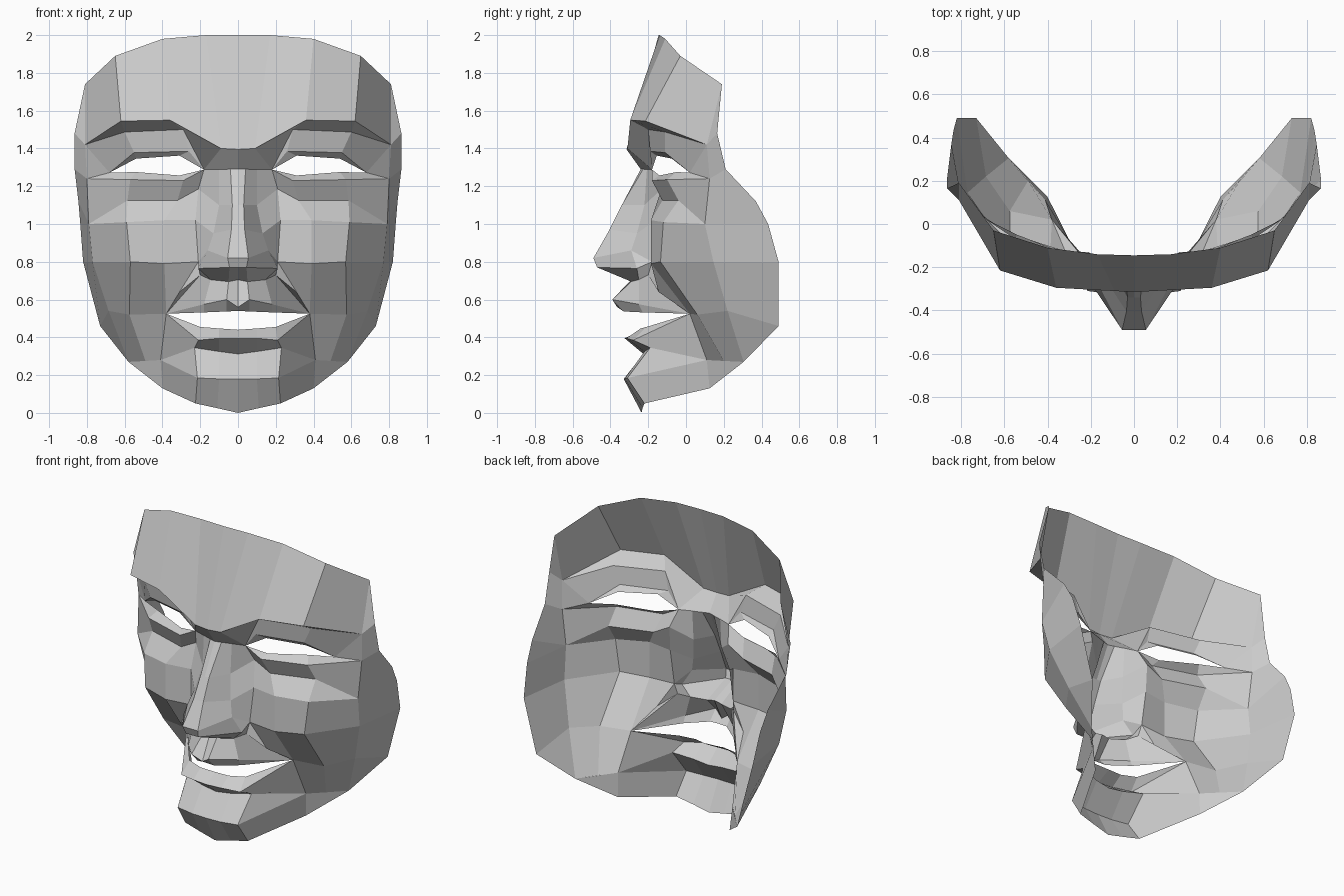
import bpy, bmesh

if "Cube" in bpy.data.objects:
    bpy.data.objects.remove(bpy.data.objects["Cube"])

def part(name, *strips):
    """Loft each strip (a list of profile rows running outward), then mirror."""
    bm = bmesh.new()
    made = {}
    def vert(p):
        if p not in made:
            made[p] = bm.verts.new(p)
        return made[p]
    for rows in strips:
        for a, b in zip(rows, rows[1:]):
            for i in range(len(a) - 1):
                pts = list(dict.fromkeys((a[i], a[i + 1], b[i + 1], b[i])))
                if len(pts) > 2:
                    bm.faces.new([vert(p) for p in pts])
    bmesh.ops.recalc_face_normals(bm, faces=bm.faces)
    # open shell: point the normals to the front
    if sum(f.normal.y * f.calc_area() for f in bm.faces) > 0:
        bmesh.ops.reverse_faces(bm, faces=bm.faces)
    me = bpy.data.meshes.new(name)
    bm.to_mesh(me)
    bm.free()
    ob = bpy.data.objects.new(name, me)
    bpy.context.collection.objects.link(ob)
    m = ob.modifiers.new("mirror", 'MIRROR')
    m.use_clip = True
    return ob

# Shared corner points
inner_eye = (.18, -.18, 1.288)
outer_eye = (.68, .02, 1.272)
temple = (.81, .11, 1.42)
temple_edge = (.865, .165, 1.48)
side_eye = (.8, .125, 1.24)
side_cheekbone = (.79, .1, 1.0)
side_cheek = (.77, .145, .8)
side_jaw = (.685, .22, .54)
jaw_corner = (.58, .305, .27)
chin_corner = (.41, .11, .28)
mouth_corner = (.38, .02, .525)
wing = (.2, -.2, .73)
wing_top = (.21, -.18, .8)
nose_crease = (.21, -.13, 1.185)
nose_cheek = (.225, -.16, 1.02)
smile = (.31, -.145, .64)

# Forehead
hairline = [(0, -.145, 2), (.17, -.14, 2), (.4, -.11, 1.98),
            (.65, -.03, 1.89), (.81, .19, 1.74), temple_edge]
brow = [(0, -.315, 1.395), (.09, -.31, 1.4), (.36, -.295, 1.55),
        (.62, -.215, 1.545), temple]
part("forehead", [hairline, brow + [temple_edge]])

# Brow underside and upper eyelid
under_brow = [inner_eye, (.29, -.2, 1.5), (.6, -.11, 1.487), temple]
crease = [inner_eye, (.26, -.19, 1.385), (.55, -.11, 1.378), outer_eye]
eye_top = [inner_eye, (.31, -.155, 1.362), (.54, -.075, 1.346), outer_eye]
part("brow_ridge", [brow, [(0, -.24, 1.29)] + under_brow])
part("upper_eyelid", [under_brow, crease, eye_top])

# Lower eyelid and eye bag
eye_low = [inner_eye, (.31, -.14, 1.257), (.54, -.05, 1.275), outer_eye]
bag = [inner_eye, (.29, -.18, 1.23), (.57, -.1, 1.235), side_eye]
bag_low = [nose_crease, (.32, -.125, 1.125), (.585, -.04, 1.125), side_cheekbone]
part("lower_eyelid", [eye_low + [temple], bag + [side_eye]], [bag, bag_low])

# Cheek
cheekbone = [nose_cheek, (.39, -.185, 1.02), (.59, -.12, 1.01), side_cheekbone]
cheek = [wing_top, (.39, -.185, .79), (.57, -.135, .8), side_cheek]
low_cheek = [smile, mouth_corner, (.575, .06, .52), side_jaw]
jaw = [chin_corner, (.49, .2, .275), jaw_corner]
part("cheek", [bag_low, cheekbone, cheek],
     [[wing] + cheek, [smile] + low_cheek], [low_cheek[1:], jaw])

# Side of the face
side_front = [temple, side_eye, side_cheekbone, side_cheekbone,
              side_cheek, side_jaw, jaw_corner]
side_rim = [(.865, .21, 1.29), (.845, .37, 1.12), (.835, .435, 1.0),
            (.82, .49, .8), (.73, .49, .46), jaw_corner]
part("face_side", [side_front, [temple_edge] + side_rim])

# Nose, from bridge to base
bridge = [(0, -.24, 1.29), (.04, -.227, 1.29), (.1, -.207, 1.29), inner_eye]
bridge_mid = [(0, -.34, 1.1), (.03, -.34, 1.1), (.1, -.22, 1.1), nose_crease]
bridge_low = [(0, -.405, .97), (.035, -.405, .97), (.13, -.26, .95), nose_cheek]
tip = [(0, -.49, .82), (.055, -.49, .82), (.16, -.29, .86), wing_top]
tip_low = [(0, -.47, .77), (.045, -.47, .77), (.21, -.26, .765), wing_top]
nose_base = [(0, -.29, .705), (.05, -.29, .695), (.145, -.25, .705), wing]
part("nose", [bridge, bridge_mid, bridge_low, tip, tip_low, nose_base])

# Upper lip with philtrum
lip_ridge = [(0, -.365, .56), (.06, -.39, .6), (.18, -.25, .575), mouth_corner]
lip_edge = [(0, -.33, .54), (.06, -.33, .537), (.18, -.23, .532), mouth_corner]
part("upper_lip", [nose_base + [smile], lip_ridge + [mouth_corner]],
     [lip_ridge, lip_edge])

# Lower lip
lip_top = [(0, -.23, .44), (.1, -.24, .447), (.2, -.21, .455), mouth_corner]
lip_front = [(0, -.325, .395), (.1, -.315, .395), (.21, -.28, .385), mouth_corner]
chin_top = [(0, -.225, .312), (.1, -.22, .325), (.23, -.19, .345), chin_corner]
part("lower_lip", [lip_top, lip_front, chin_top + []],
     [[mouth_corner, mouth_corner], [chin_corner, chin_corner]])

# Chin
chin_ridge = [(0, -.33, .18), (.1, -.325, .18), (.215, -.31, .185), chin_corner]
chin_low = [(0, -.235, 0), (.11, -.23, .025), (.225, -.22, .05), (.4, .125, .13)]
part("chin", [chin_top, chin_ridge],
     [chin_ridge + [jaw_corner], chin_low + [jaw_corner]])
